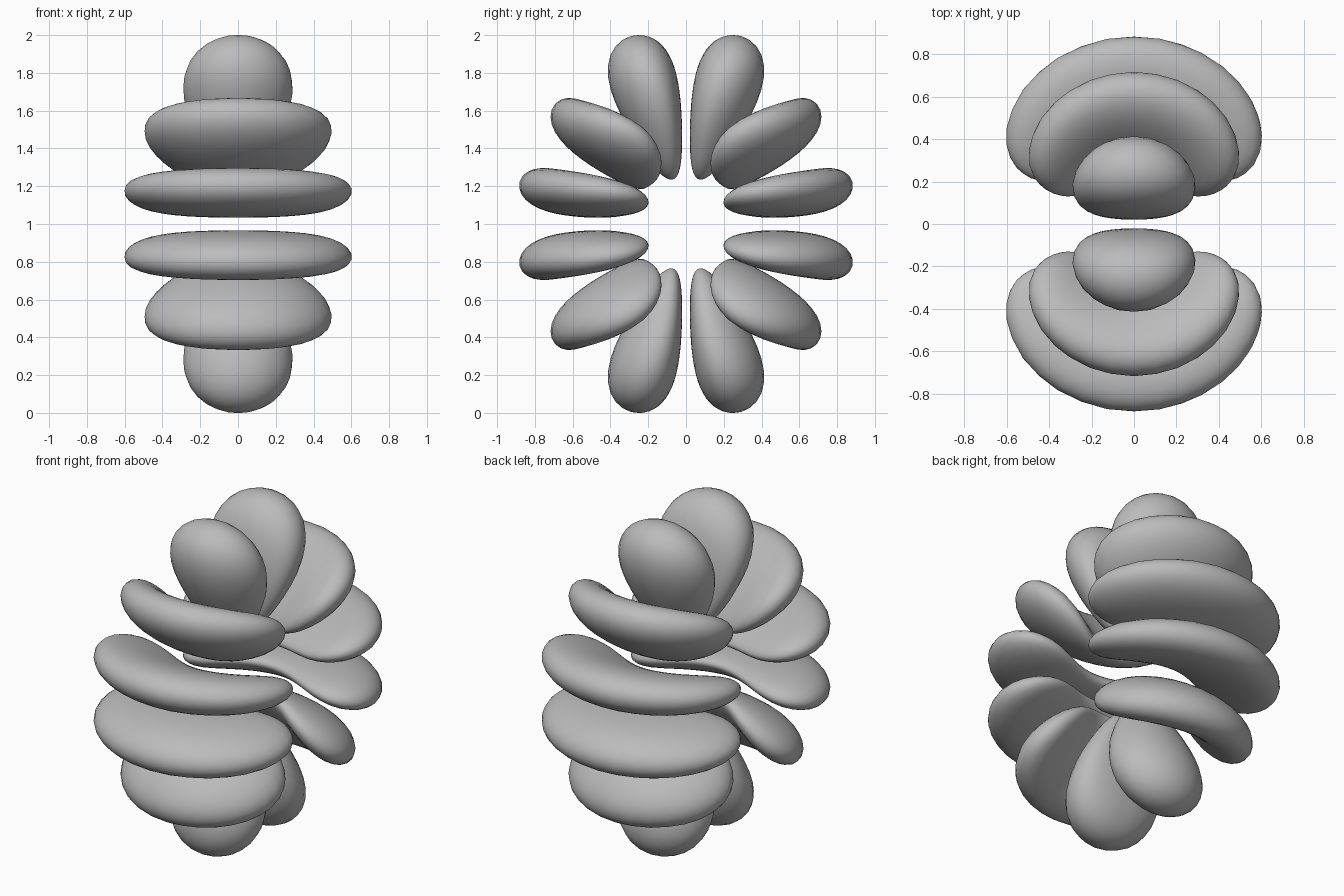
import bpy
import bmesh
from math import sin, cos, log, radians
from mathutils import Vector

cube = bpy.data.objects.get("Cube")
if cube:
    bpy.data.objects.remove(cube, do_unlink=True)

PEAK_RADIUS = 0.55   # distance from the centre where every lobe is thickest
LEVEL = log(0.32)    # threshold that defines the lobe skin
CENTRE = Vector((0, 0, 1))

grey = bpy.data.materials.new("soft_grey")
grey.use_nodes = True
colour = (0.5, 0.5, 0.5, 1)
grey.diffuse_color = colour
grey.node_tree.nodes["Principled BSDF"].inputs["Base Color"].default_value = colour


def inside(r, polar, turn, low, high):
    """True inside a lobe bounded by two polar angles; turn is measured from the y axis."""
    if r <= 0 or not low < polar < high or cos(turn) <= 0 or abs(turn) > 1.57:
        return False
    c = cos(polar)
    wave = abs(sin(polar) * c * (33 * c**4 - 30 * c**2 + 5))
    u = r / PEAK_RADIUS
    return wave > 0 and 6 * (log(u) + 1 - u) + log(wave) + log(cos(turn)) > LEVEL


def lobe_skin(low, high, peak):
    """Push a sphere out to the lobe skin in (radius, polar, turn) space."""
    bm = bmesh.new()
    bmesh.ops.create_icosphere(bm, subdivisions=4, radius=1)
    for v in bm.verts:
        d = v.co.normalized()

        def at(t):
            return (PEAK_RADIUS + 0.4 * t * d.x, peak + 0.25 * t * d.y, 1.15 * t * d.z)

        near, far = 0.0, 3.0
        for _ in range(24):
            mid = (near + far) / 2
            if inside(*at(mid), low, high):
                near = mid
            else:
                far = mid
        r, polar, turn = at(near)
        v.co = (r * sin(polar) * sin(turn), r * sin(polar) * cos(turn), r * cos(polar))
    return bm


def add_lobe(name, bounds, side, up):
    bm = lobe_skin(*bounds)
    for v in bm.verts:
        v.co = CENTRE + Vector((v.co.x, side * v.co.y, up * v.co.z))
    bmesh.ops.recalc_face_normals(bm, faces=bm.faces)
    for f in bm.faces:
        f.smooth = True
    mesh = bpy.data.meshes.new(name)
    bm.to_mesh(mesh)
    bm.free()
    mesh.materials.append(grey)
    bpy.context.collection.objects.link(bpy.data.objects.new(name, mesh))


# Polar limits and thickest angle of each lobe, from the pole to the equator
LOBES = {
    "pole_lobe": (0, 33.9, 16.3),
    "middle_lobe": (33.9, 62.0, 47.4),
    "equator_lobe": (62.0, 90.0, 75.8),
}
for part, angles in LOBES.items():
    bounds = [radians(a) for a in angles]
    for side, side_name in ((-1, "front"), (1, "back")):
        for up, up_name in ((1, "upper"), (-1, "lower")):
            add_lobe(f"{up_name}_{side_name}_{part}", bounds, side, up)
